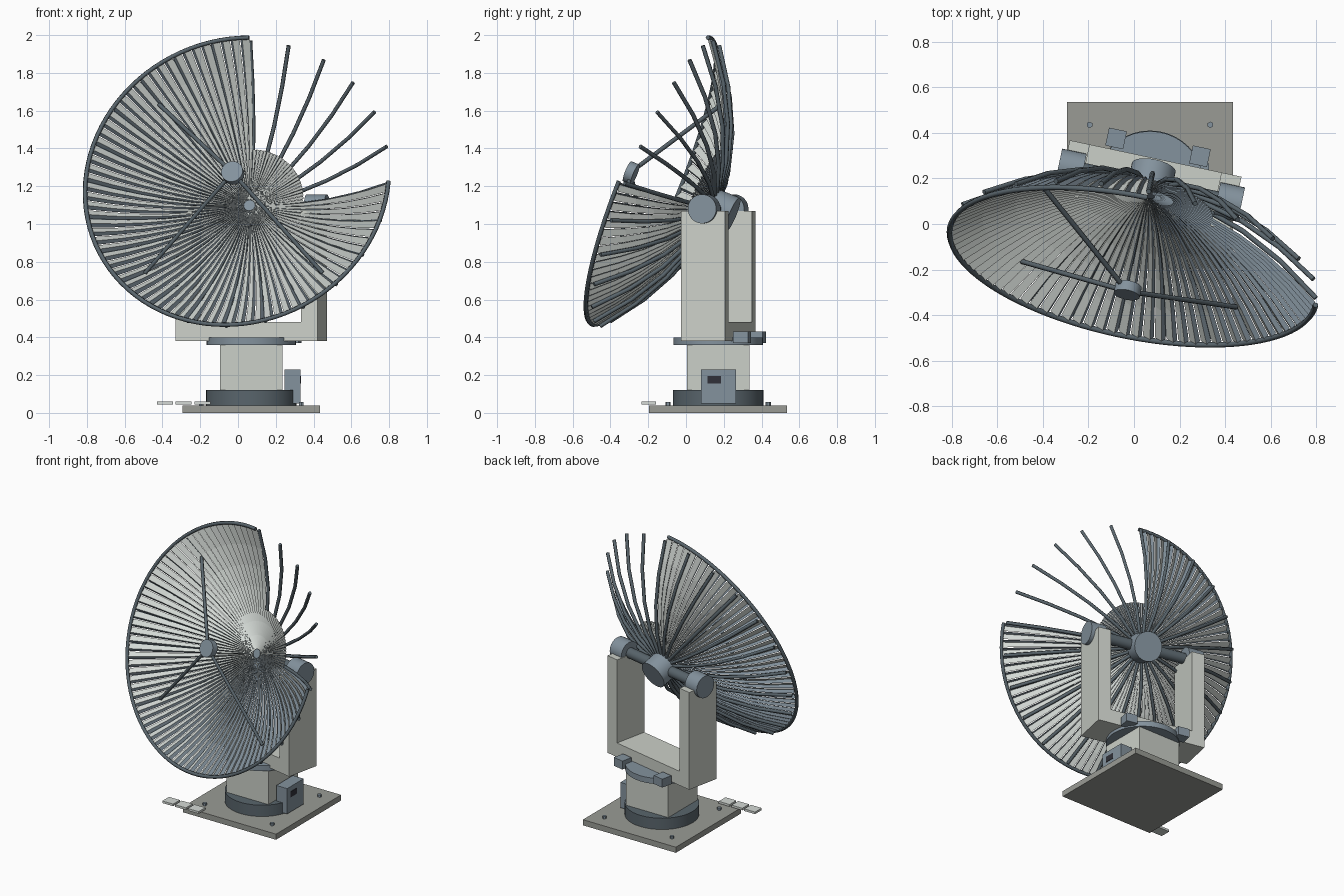
import bpy, bmesh
from math import radians, sin, cos, pi
from mathutils import Matrix, Vector

if "Cube" in bpy.data.objects:
    bpy.data.objects.remove(bpy.data.objects["Cube"])

AZ, EL = radians(-12), radians(22)
BASE = Matrix.Translation((0.07, 0.17, 0))
YOKE = BASE @ Matrix.Rotation(AZ, 4, 'Z')
# dish frame: local z is the pointing axis, origin at the elevation pivot
DISH = YOKE @ Matrix.Translation((0, 0, 1.08)) @ Matrix.Rotation(pi / 2 - EL, 4, 'X')


def mat(name, c):
    m = bpy.data.materials.new(name)
    m.diffuse_color = (*c, 1)
    m.use_nodes = True
    m.node_tree.nodes["Principled BSDF"].inputs["Base Color"].default_value = m.diffuse_color
    return m


PALE = mat("pale_paint", (0.60, 0.63, 0.58))
DARK = mat("dark_steel", (0.10, 0.13, 0.15))
BLUE = mat("blue_grey", (0.23, 0.29, 0.34))
PLATE = mat("plate_grey", (0.32, 0.33, 0.30))
MESH = mat("panel_grey", (0.66, 0.70, 0.67))
BLACK = mat("black", (0.03, 0.03, 0.04))


def finish(name, bm, material, frame=Matrix(), smooth=False):
    me = bpy.data.meshes.new(name)
    bm.transform(frame)
    bm.to_mesh(me)
    bm.free()
    me.materials.append(material)
    ob = bpy.data.objects.new(name, me)
    bpy.context.collection.objects.link(ob)
    if smooth:
        bpy.ops.object.select_all(action='DESELECT')
        ob.select_set(True)
        bpy.context.view_layer.objects.active = ob
        bpy.ops.object.shade_smooth_by_angle(angle=radians(35))
    return ob


def box(name, lo, hi, material, frame=Matrix()):
    bm = bmesh.new()
    bmesh.ops.create_cube(bm, size=1)
    lo, hi = Vector(lo), Vector(hi)
    bm.transform(Matrix.Translation((lo + hi) / 2) @ Matrix.Diagonal((*(hi - lo), 1)))
    return finish(name, bm, material, frame)


def cyl(name, a, b, r, material, frame=Matrix(), n=32):
    a, b = Vector(a), Vector(b)
    d = b - a
    bm = bmesh.new()
    bmesh.ops.create_cone(bm, cap_ends=True, segments=n, radius1=r, radius2=r, depth=d.length)
    bm.transform(Matrix.Translation((a + b) / 2) @ d.to_track_quat('Z', 'Y').to_matrix().to_4x4())
    return finish(name, bm, material, frame, n > 12)


def tube(name, pts, r, material, frame):
    cu = bpy.data.curves.new(name, 'CURVE')
    cu.dimensions = '3D'
    cu.bevel_depth, cu.bevel_resolution, cu.use_fill_caps = r, 1, True
    sp = cu.splines.new('POLY')
    sp.points.add(len(pts) - 1)
    for p, q in zip(sp.points, pts):
        p.co = (*q, 1)
    ob = bpy.data.objects.new(name, cu)
    bpy.context.collection.objects.link(ob)
    me = bpy.data.meshes.new_from_object(ob.evaluated_get(bpy.context.evaluated_depsgraph_get()))
    bpy.data.objects.remove(ob)
    bm = bmesh.new()
    bm.from_mesh(me)
    bpy.data.meshes.remove(me)
    return finish(name, bm, material, frame)


def surf(r):  # paraboloid depth
    return 0.05 + r * r / 1.97


def polar(r, deg, z):
    return Vector((r * cos(radians(deg)), r * sin(radians(deg)), z))


# base plate, bolts, slew ring, pedestal
box("base_plate", (-0.365, -0.365, 0), (0.365, 0.365, 0.04), PLATE, BASE)
for sx in (-1, 1):
    for sy in (-1, 1):
        cyl("anchor_bolt", (sx * .265, sy * .265, .04), (sx * .265, sy * .265, .057), .014, BLUE, BASE, 6)
cyl("base_ring", (0, 0, .04), (0, 0, .12), .24, DARK, BASE, 40)
box("pedestal", (-.165, -.165, .12), (.165, .165, .36), PALE, BASE)
cyl("azimuth_ring", (0, 0, .36), (0, 0, .40), .237, BLUE, BASE, 40)

# drive box with dark window, and a row of cable covers
box("drive_box", (.245, .08, .05), (.33, .265, .23), BLUE)
box("drive_window", (.328, .115, .155), (.333, .185, .195), BLACK)
for i in range(3):
    x = -.43 + i * .1
    box("cable_cover", (x, -.235, .045), (x + .085, -.16, .06), MESH)

# yoke: cross beam, two arms, bearings, ring clamps
box("yoke_beam", (-.385, -.12, .38), (.385, .12, .48), PALE, YOKE)
for s in (-1, 1):
    a, b = sorted((s * .295, s * .385))
    box("yoke_arm", (a, -.12, .48), (b, .12, 1.07), PALE, YOKE)
    cyl("elevation_bearing", (s * .30, 0, 1.08), (s * .41, 0, 1.08), .077, BLUE, YOKE)
    box("ring_clamp", (s * .188 - .04, .13, .37), (s * .188 + .04, .21, .43), BLUE, YOKE)
cyl("elevation_shaft", (-.31, 0, 1.08), (.31, 0, 1.08), .036, DARK, YOKE, 24)

# dish hub and 24 bent ribs
cyl("dish_hub", (0, 0, -.085), (0, 0, .04), .098, BLUE, DISH)
for i in range(24):
    pts = [polar(r, i * 15, surf(r) - .028) for r in (.06, .25, .44, .63, .815)]
    tube("dish_rib", pts, .0115, DARK, DISH)


# pleated panels: broad pale strip, narrow dark fold, small gap
def pleats(name, r_list, start, end, step=3.75):
    for part, (f0, f1), (h0, h1), material in (("strip", (0, .66), (-.5, .5), MESH),
                                               ("fold", (.66, .92), (.5, -.5), BLUE)):
        bm = bmesh.new()
        for k in range(round((end - start) / step)):
            a = start + k * step
            prev = None
            for r in r_list:
                amp = .03 * r
                pair = [bm.verts.new(polar(r, a + f * step, surf(r) + h * amp))
                        for f, h in ((f0, h0), (f1, h1))]
                if prev:
                    bm.faces.new((prev[0], pair[0], pair[1], prev[1]))
                prev = pair
        finish(name + "_" + part, bm, material, DISH)


pleats("outer_panel", (.30, .43, .56, .69, .815), 90, 360)
pleats("inner_panel", (.03, .12, .21, .30), 0, 360)

# open rim, three quarters of a circle
tube("dish_rim", [polar(.82, 90 + i * 3.75, surf(.82)) for i in range(73)], .012, DARK, DISH)

# feed and its three struts
cyl("feed", (0, 0, .485), (0, 0, .53), .058, BLUE, DISH)
for a in (135, 225, 315):
    tube("feed_strut", [polar(.04, a, .50), polar(.68, a, surf(.68))], .0115, DARK, DISH)
